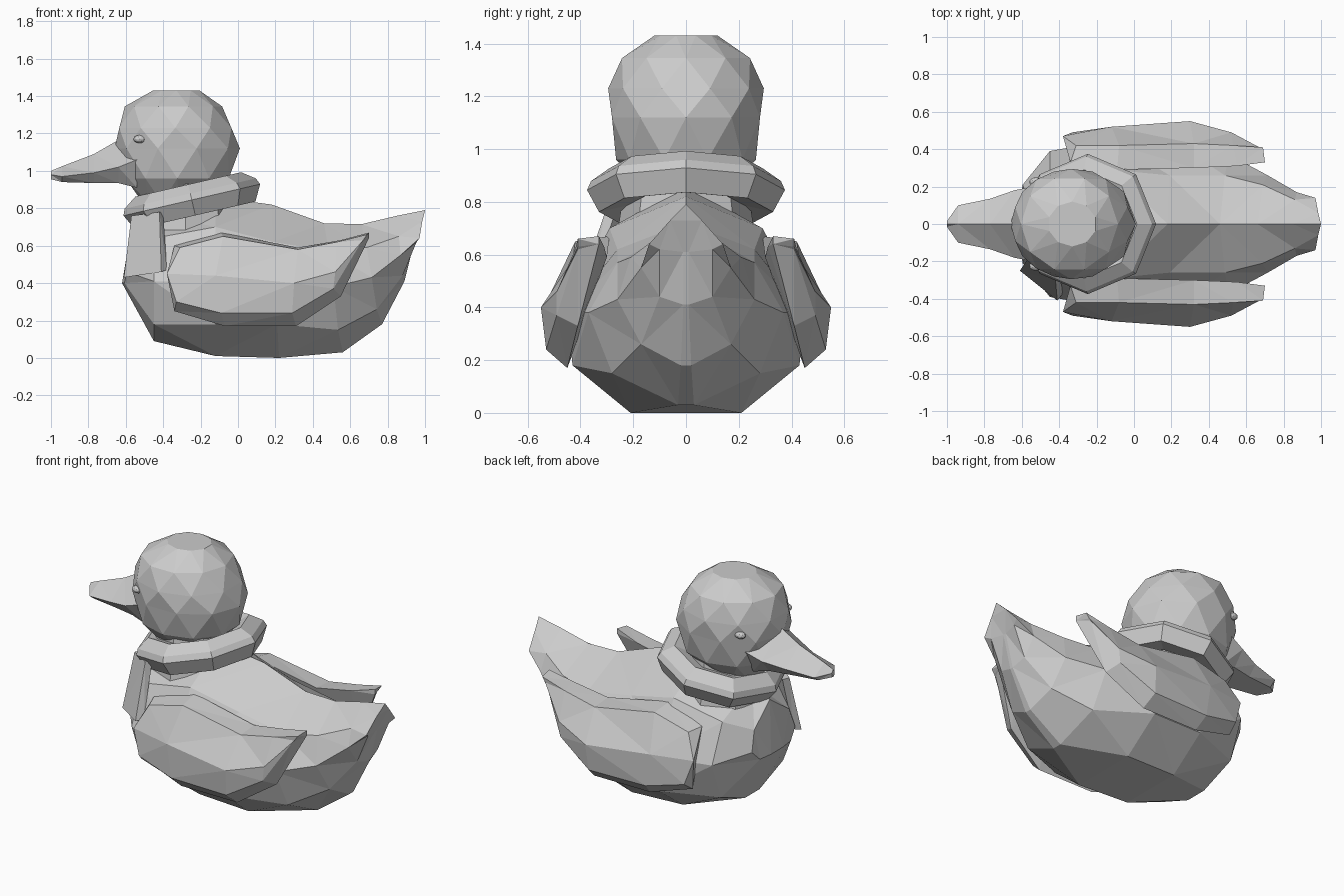
import bpy, bmesh
from math import sin, cos, pi, radians
from mathutils import Matrix, Vector

if "Cube" in bpy.data.objects:
    bpy.data.objects.remove(bpy.data.objects["Cube"])


def finish(name, bm):
    bmesh.ops.recalc_face_normals(bm, faces=bm.faces)
    me = bpy.data.meshes.new(name)
    bm.to_mesh(me)
    bm.free()
    ob = bpy.data.objects.new(name, me)
    bpy.context.collection.objects.link(ob)
    return ob


def loft(name, rings, closed=False, tri=True):
    bm = bmesh.new()
    vs = [[bm.verts.new(p) for p in r] for r in rings]
    n = len(rings[0])
    pairs = list(zip(vs, vs[1:])) + ([(vs[-1], vs[0])] if closed else [])
    for a, b in pairs:
        for i in range(n):
            j = (i + 1) % n
            bm.faces.new((a[i], a[j], b[j], b[i]))
    if not closed:
        bm.faces.new(vs[0])
        bm.faces.new(vs[-1])
    bmesh.ops.recalc_face_normals(bm, faces=bm.faces)
    if tri:
        bmesh.ops.triangulate(bm, faces=bm.faces)
    return finish(name, bm)


def ball(name, loc, scale):
    bm = bmesh.new()
    bmesh.ops.create_icosphere(
        bm, subdivisions=2, radius=1,
        matrix=Matrix.Translation(loc) @ Matrix.Diagonal((*scale, 1)))
    return finish(name, bm)


def sym_ring(half, top, x0, x1):
    # half profile runs from the belly up; the ring is mirrored across y
    n = len(half)
    right = [(x0 + (x1 - x0) * i / n, w, z) for i, (w, z) in enumerate(half)]
    left = [(x, -w, z) for x, w, z in reversed(right)]
    return right + [(x1, 0, top)] + left


# Body: belly, chest and raised tail
sections = [
    (-.62, -.57, [(.06, .40), (.15, .40), (.21, .46), (.17, .58)], .70),
    (-.45, -.45, [(.07, .09), (.30, .18), (.39, .41), (.29, .64)], .77),
    (-.12, -.12, [(.20, .01), (.43, .18), (.45, .40), (.29, .70)], .86),
    (.22, .18, [(.21, .00), (.43, .18), (.45, .38), (.26, .62)], .82),
    (.56, .46, [(.03, .03), (.28, .15), (.37, .38), (.26, .57)], .72),
    (.77, .66, [(.02, .18), (.17, .26), (.26, .43), (.21, .59)], .715),
    (.89, .85, [(.01, .41), (.10, .44), (.17, .55), (.13, .65)], .76),
    (.94, 1.0, [(.01, .61), (.10, .62), (.14, .64), (.06, .73)], .79),
]
loft("body", [sym_ring(h, t, a, b) for a, b, h, t in sections])

# Neck
loft("neck", [[(-.28 + r * cos(a), r * sin(a), z)
               for a in [k * pi / 4 for k in range(8)]]
              for r, z in ((.26, .68), (.22, .95))])

# Head: stacked rings, every second one turned half a step for facets
head = [(-.36, .15, .14, .83), (-.325, .29, .265, .96), (-.325, .335, .295, 1.12),
        (-.335, .315, .295, 1.23), (-.345, .26, .255, 1.345), (-.33, .13, .12, 1.43)]
loft("head", [[(c + rx * cos(a), ry * sin(a), z)
               for a in [(i + .5 * (k % 2)) * pi / 5 for i in range(10)]]
              for k, (c, rx, ry, z) in enumerate(head)])

# Beak
beak = [(-.54, .20, 1.22, 1.06, .91), (-.64, .18, 1.165, 1.02, .935),
        (-.77, .135, 1.09, .99, .935), (-.94, .10, 1.025, .97, .94),
        (-1.0, .015, 1.0, .98, .955)]
loft("beak", [[(x, 0, t), (x, w, m), (x, w * .6, b), (x, -w * .6, b), (x, -w, m)]
              for x, w, t, m, b in beak])

# Eyes
for s, side in ((1, "left"), (-1, "right")):
    ball("eye_" + side, (-.525, .225 * s, 1.17), (.035, .025, .022))

# Wings: inner top, outer top, ridge, outer bottom, inner bottom
wing = [
    [(-.34, .33, .60), (-.31, .42, .59), (-.38, .47, .45), (-.33, .49, .30), (-.34, .42, .25)],
    [(-.09, .29, .67), (-.08, .42, .65), (-.12, .52, .44), (-.09, .52, .24), (-.07, .45, .17)],
    [(.32, .30, .59), (.32, .43, .58), (.30, .55, .40), (.29, .53, .24), (.31, .45, .17)],
    [(.55, .31, .63), (.53, .42, .62), (.52, .49, .46), (.51, .49, .37), (.55, .41, .33)],
    [(.70, .33, .67), (.69, .41, .66), (.67, .41, .63), (.66, .41, .62), (.70, .33, .64)],
]
for s, side in ((1, "left"), (-1, "right")):
    loft("wing_" + side, [[(x, y * s, z) for x, y, z in ring] for ring in wing])

# Tilted eight-sided scarf around the neck
profile = [(.22, -.05), (.33, -.075), (.375, .01), (.36, .045), (.29, .095), (.22, .07)]
tilt = Matrix.Translation((-.245, 0, .835)) @ Matrix.Rotation(radians(-13), 4, 'Y')
loft("scarf_ring", [[tilt @ Vector((r * cos(a), r * sin(a), h)) for r, h in profile]
                    for a in [k * pi / 4 for k in range(8)]], closed=True, tri=False)

# Hanging scarf end on the front right of the chest
loft("scarf_end", [
    [(-.57, -.19, .76), (-.42, -.30, .78), (-.40, -.26, .78), (-.55, -.15, .76)],
    [(-.61, -.25, .43), (-.41, -.41, .46), (-.38, -.37, .47), (-.58, -.21, .44)]])
